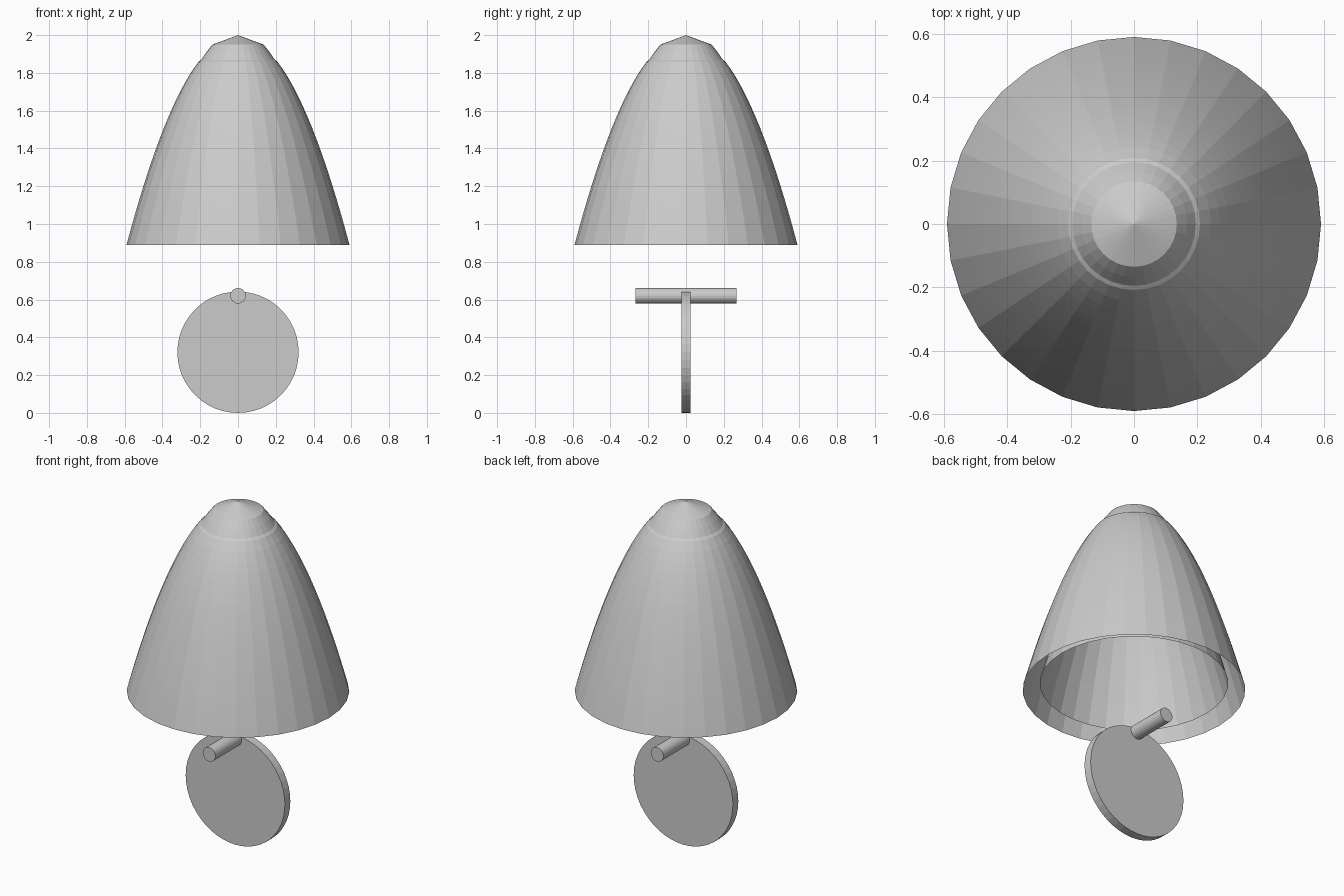
import bpy, bmesh, math
from mathutils import Matrix

if "Cube" in bpy.data.objects:
    bpy.data.objects.remove(bpy.data.objects["Cube"])

SIDES = 32


def to_object(name, bm):
    mesh = bpy.data.meshes.new(name)
    bm.to_mesh(mesh)
    bm.free()
    ob = bpy.data.objects.new(name, mesh)
    bpy.context.collection.objects.link(ob)
    return ob


def lathe(name, profile):
    """Revolve (radius, z) points, starting at the apex, into an open bell."""
    bm = bmesh.new()
    apex = bm.verts.new((0, 0, profile[0][1]))
    prev = None
    for r, z in profile[1:]:
        ring = [bm.verts.new((r * math.cos(a), r * math.sin(a), z))
                for a in (2 * math.pi * i / SIDES for i in range(SIDES))]
        for i in range(SIDES):
            j = (i + 1) % SIDES
            if prev:
                bm.faces.new((prev[i], ring[i], ring[j], prev[j]))
            else:
                bm.faces.new((apex, ring[i], ring[j]))
        prev = ring
    return to_object(name, bm)


def cylinder_y(name, radius, length, z, sides):
    bm = bmesh.new()
    m = Matrix.Translation((0, 0, z)) @ Matrix.Rotation(math.pi / 2, 4, 'X')
    bmesh.ops.create_cone(bm, cap_ends=True, segments=sides, radius1=radius,
                          radius2=radius, depth=length, matrix=m)
    return to_object(name, bm)


# Outer bell: cone cap, small shoulder step, then a parabolic flare
outer = [(0, 2.0), (0.135, 1.95), (0.167, 1.91), (0.195, 1.869), (0.208, 1.86)]
for i in range(1, 21):
    z = 1.86 + (0.89 - 1.86) * i / 20
    outer.append((0.59 * math.sqrt((2 - z) / 1.11), z))
lathe("outer_bell", outer)

# Inner bell: smaller copy nested inside, rim slightly raised
s = 0.847
lathe("inner_bell", [(r * s, 0.93 + (z - 0.89) * s) for r, z in outer])

# Hanging disc and the pin through its top
cylinder_y("disc", 0.321, 0.05, 0.321, 48)
cylinder_y("pin", 0.041, 0.535, 0.62, 24)
